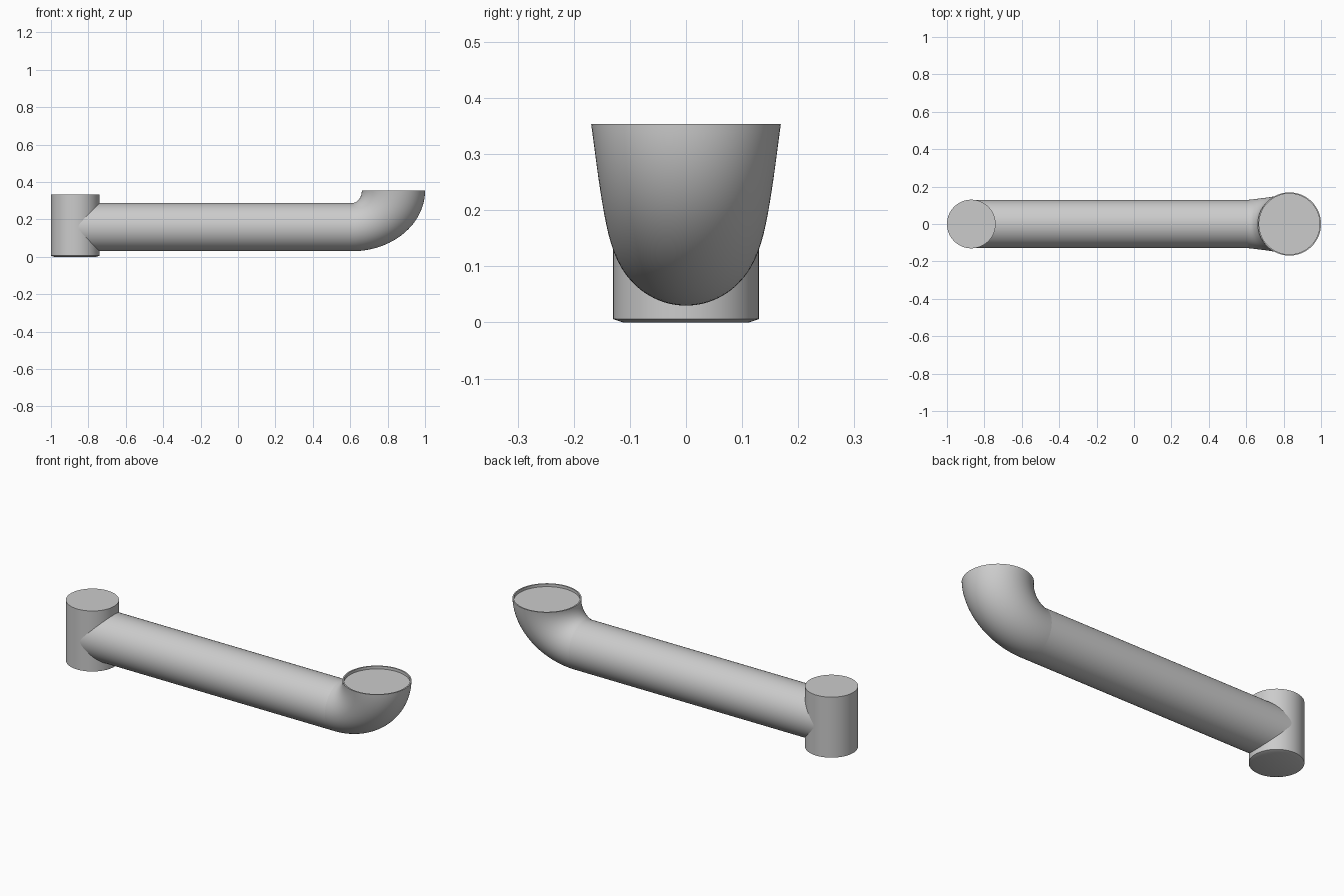
import bpy
import bmesh
from math import sin, cos, pi, radians
from mathutils import Vector

SIDES = 96
AXIS_Z = 0.159
PIPE_R = 0.129
HUB_X = -0.87
BEND_X = 0.61
TOP_Z = 0.354

cube = bpy.data.objects.get("Cube")
if cube:
    bpy.data.objects.remove(cube, do_unlink=True)

grey = bpy.data.materials.new("light_grey")
grey.use_nodes = True
color = (0.6, 0.6, 0.6, 1)
grey.diffuse_color = color
shader = grey.node_tree.nodes["Principled BSDF"]
shader.inputs["Base Color"].default_value = color
shader.inputs["Roughness"].default_value = 0.6


def ring(center, u, v):
    """Ellipse of points around center with half axes u and v."""
    angles = [2 * pi * i / SIDES for i in range(SIDES)]
    return [center + u * cos(a) + v * sin(a) for a in angles]


def loft(name, rings, cap_start=False, cap_end=False):
    """Skin consecutive rings into one smooth tube."""
    bm = bmesh.new()
    loops = [[bm.verts.new(p) for p in r] for r in rings]
    for a, b in zip(loops, loops[1:]):
        for i in range(SIDES):
            j = (i + 1) % SIDES
            bm.faces.new((a[i], a[j], b[j], b[i]))
    if cap_start:
        bm.faces.new(loops[0][::-1])
    if cap_end:
        bm.faces.new(loops[-1])
    bmesh.ops.recalc_face_normals(bm, faces=bm.faces)
    mesh = bpy.data.meshes.new(name)
    bm.to_mesh(mesh)
    bm.free()
    mesh.materials.append(grey)
    obj = bpy.data.objects.new(name, mesh)
    bpy.context.collection.objects.link(obj)
    bpy.ops.object.select_all(action="DESELECT")
    obj.select_set(True)
    bpy.context.view_layer.objects.active = obj
    bpy.ops.object.shade_smooth_by_angle(angle=radians(30))
    return obj


def upright(x, radius, z):
    return ring(Vector((x, 0, z)), Vector((radius, 0, 0)), Vector((0, radius, 0)))


def across(x):
    return ring(Vector((x, 0, AXIS_Z)), Vector((0, 0, -PIPE_R)), Vector((0, PIPE_R, 0)))


# Upright hub with a chamfered foot
hub_profile = [(0.112, 0), (0.13, 0.006), (0.13, 0.333)]
loft("hub", [upright(HUB_X, r, z) for r, z in hub_profile], True, True)

# Short collar leaving the hub, then the long straight arm
loft("hub_collar", [across(HUB_X), across(-0.72)])
loft("arm", [across(-0.72), across(BEND_X)])

# Widening elbow that sweeps up to the socket
STEPS = 32
corner = Vector((BEND_X, 0, TOP_Z))
rings = []
for i in range(STEPS + 1):
    t = i / STEPS
    s, c = sin(t * pi / 2), cos(t * pi / 2)
    inner = corner + Vector((0.052 * s, 0, (AXIS_Z + PIPE_R - TOP_Z) * c))
    outer = corner + Vector((0.39 * s, 0, (AXIS_Z - PIPE_R - TOP_Z) * c))
    width = PIPE_R + (0.169 - PIPE_R) * t
    rings.append(ring((inner + outer) / 2, (outer - inner) / 2, Vector((0, width, 0))))

# Thin lip around a slightly sunken socket floor
SOCKET_X = BEND_X + (0.052 + 0.39) / 2
rings += [upright(SOCKET_X, 0.162, z) for z in (TOP_Z, TOP_Z - 0.015)]
loft("elbow", rings, cap_end=True)
